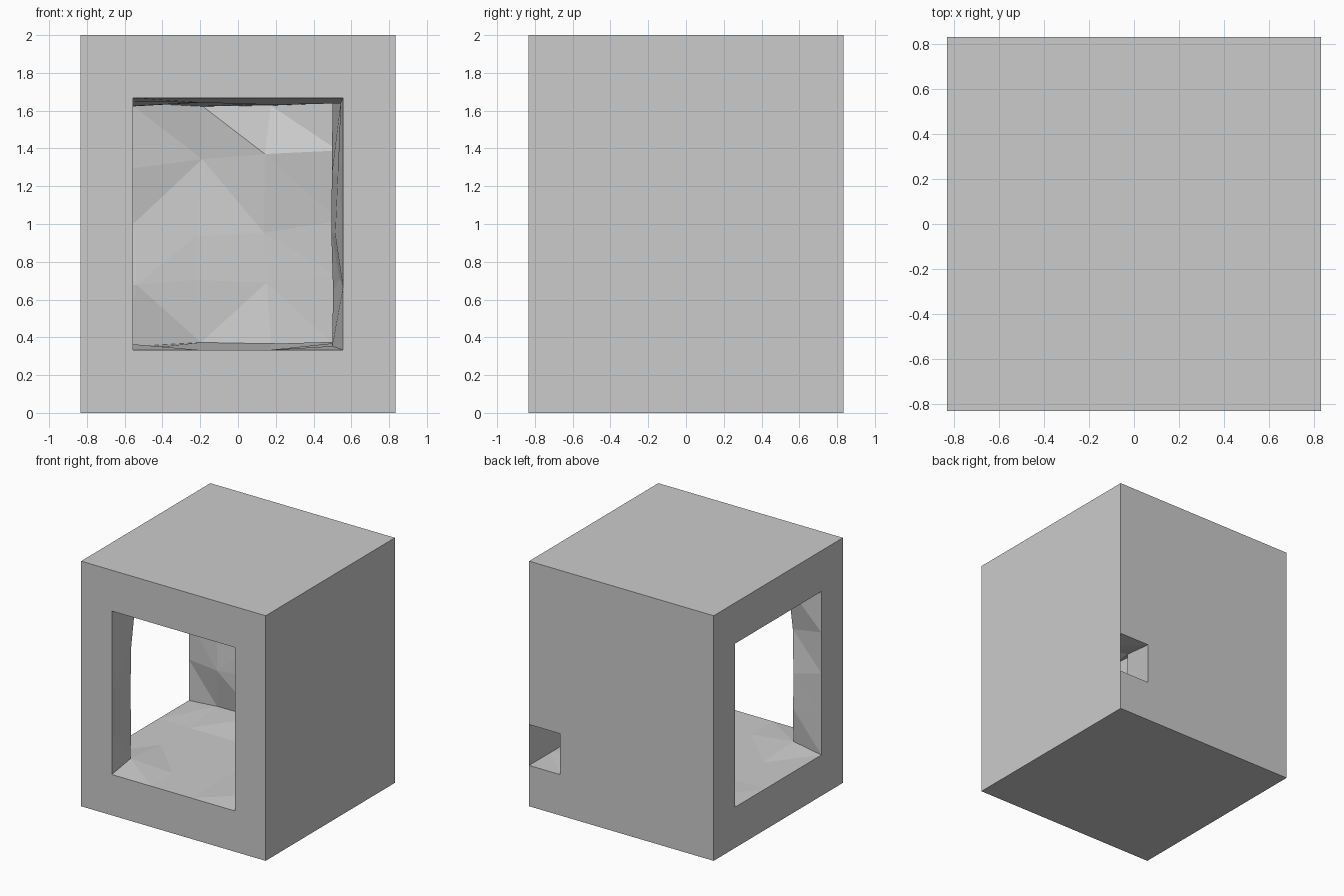
import bpy, bmesh, random
from mathutils import Vector

if "Cube" in bpy.data.objects:
    bpy.data.objects.remove(bpy.data.objects["Cube"])

random.seed(7)

# Grid lines dividing the block into cells
XY = [-0.833, -0.556, -0.20, 0.165, 0.556, 0.833]
Z = [0, 0.333, 0.667, 1.0, 1.333, 1.667, 2.0]
GRID = (XY, XY, Z)
N = (5, 5, 6)


def is_open(c):
    """True where a cell is hollow."""
    i, j, k = c
    if 1 <= k <= 4 and 1 <= i <= 3 and 0 <= j <= 3:   # chamber and front mouth
        return True
    if 1 <= k <= 4 and i == 0 and 1 <= j <= 3:        # left mouth
        return True
    return k == 1 and i == 4 and j in (3, 4)          # crawl passage to the back


def outside(c):
    return any(c[a] < 0 or c[a] >= N[a] for a in range(3))


def place(idx):
    """Grid vertex; those lining the cave are roughened, the rest stay exact."""
    p = Vector([GRID[a][idx[a]] for a in range(3)])
    inner = all(0 < idx[a] < N[a] for a in range(3))
    rim = idx[0] == 4 or idx[1] == 4 or (idx[0] == 1 and idx[1] == 1)
    if not inner or (idx[2] == 1 and not rim):
        return p
    r = [random.uniform(-1, 1) for _ in range(3)]
    p.x += 0.03 * r[0] - (0.035 if idx[0] == 4 else 0)
    p.y += 0.05 * r[1] - (0.03 if idx[1] == 4 else 0)
    if idx[2] == 1:
        p.z += 0.025 + 0.02 * r[2]
    elif idx[2] == 5:
        p.z -= 0.03 + 0.015 * r[2]
    else:
        p.z += 0.07 * r[2]
    if idx[0] == 1 and idx[1] == 1:                   # corner post stays near square
        p.x = -0.55 + 0.04 * r[0]
        p.y = -0.55 + 0.04 * r[1]
    return p


bm = bmesh.new()
verts = {}


def vert(idx):
    if idx not in verts:
        verts[idx] = bm.verts.new(place(idx))
    return verts[idx]


def add_wall(c, axis, side):
    """Quad on one side of cell c, facing away from it."""
    u, v = (axis + 1) % 3, (axis + 2) % 3
    quad = []
    for du, dv in ((0, 0), (1, 0), (1, 1), (0, 1)):
        idx = list(c)
        idx[axis] += side
        idx[u] += du
        idx[v] += dv
        quad.append(vert(tuple(idx)))
    bm.faces.new(quad if side else quad[::-1])


# Block skin and cave lining
for i in range(N[0]):
    for j in range(N[1]):
        for k in range(N[2]):
            c = (i, j, k)
            for axis in range(3):
                for side in (0, 1):
                    n = list(c)
                    n[axis] += 1 if side else -1
                    if is_open(c):
                        # thin outer wall kept along the right of the passage
                        if axis == 0 and side and i == 4:
                            add_wall(c, axis, side)
                    elif outside(n) or is_open(n):
                        add_wall(c, axis, side)

# Break the uneven rock quads into flat facets
bmesh.ops.triangulate(bm, faces=bm.faces[:])
mesh = bpy.data.meshes.new("cave_block")
bm.to_mesh(mesh)
bm.free()
block = bpy.data.objects.new("cave_block", mesh)
bpy.context.collection.objects.link(block)
